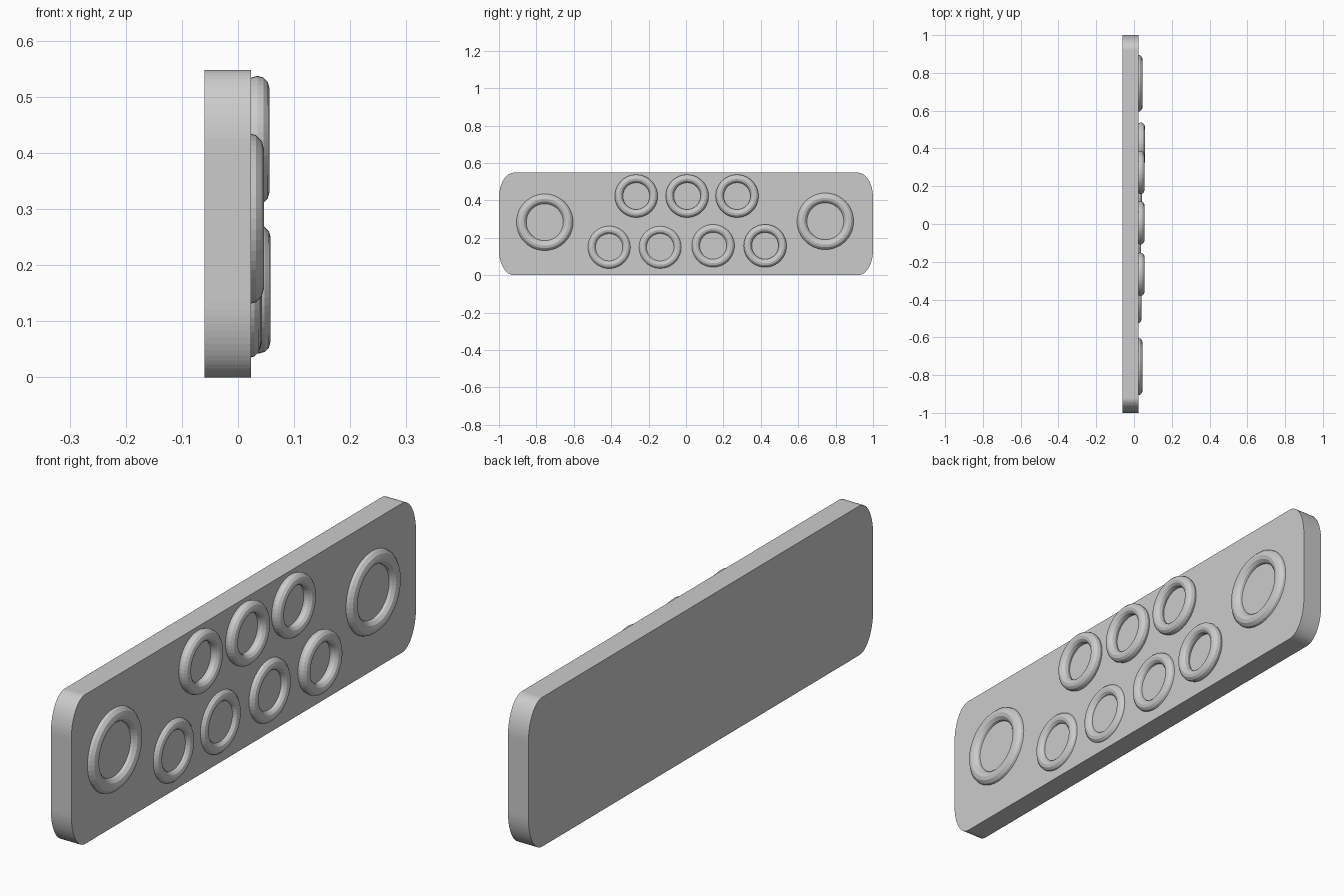
import bpy, bmesh
from math import pi, cos, sin

if "Cube" in bpy.data.objects:
    bpy.data.objects.remove(bpy.data.objects["Cube"])

X_BACK, X_FACE = -0.06, 0.023
HEIGHT, RY, RZ, STEPS = 0.548, 0.08, 0.135, 16


def make_plate():
    # Slab with elliptical corners, extruded along x
    bm = bmesh.new()
    verts = []
    corners = [(1, 1), (-1, 1), (-1, -1), (1, -1)]
    for q, (sy, sz) in enumerate(corners):
        cy = sy * (1 - RY)
        cz = HEIGHT / 2 + sz * (HEIGHT / 2 - RZ)
        for i in range(STEPS + 1):
            a = (q + i / STEPS) * pi / 2
            verts.append(bm.verts.new((X_BACK, cy + RY * cos(a), cz + RZ * sin(a))))
    face = bm.faces.new(verts)
    ext = bmesh.ops.extrude_face_region(bm, geom=[face], use_keep_orig=True)
    new = [g for g in ext["geom"] if isinstance(g, bmesh.types.BMVert)]
    bmesh.ops.translate(bm, verts=new, vec=(X_FACE - X_BACK, 0, 0))
    bmesh.ops.recalc_face_normals(bm, faces=bm.faces)
    mesh = bpy.data.meshes.new("plate")
    bm.to_mesh(mesh)
    bm.free()
    obj = bpy.data.objects.new("plate", mesh)
    bpy.context.collection.objects.link(obj)


def make_ring(name, y, z, top_x, major, minor):
    # Torus facing +x, partly sunk into the plate
    bpy.ops.mesh.primitive_torus_add(
        major_segments=48, minor_segments=12, major_radius=major,
        minor_radius=minor, location=(top_x - minor, y, z), rotation=(0, pi / 2, 0))
    bpy.context.object.name = name


make_plate()

# Large end rings
for y, z in [(-0.755, 0.283), (0.745, 0.288)]:
    make_ring("large_ring", y, z, 0.046, 0.125, 0.0275)

# Upper row of small rings
for y in (-0.266, 0.006, 0.273):
    make_ring("upper_ring", y, 0.423, 0.056, 0.093, 0.0215)

# Lower row of small rings, at varying depth
for y, z, top in [(-0.411, 0.149, 0.040), (-0.138, 0.149, 0.038),
                  (0.145, 0.157, 0.043), (0.423, 0.157, 0.058)]:
    make_ring("lower_ring", y, z, top, 0.093, 0.0215)
